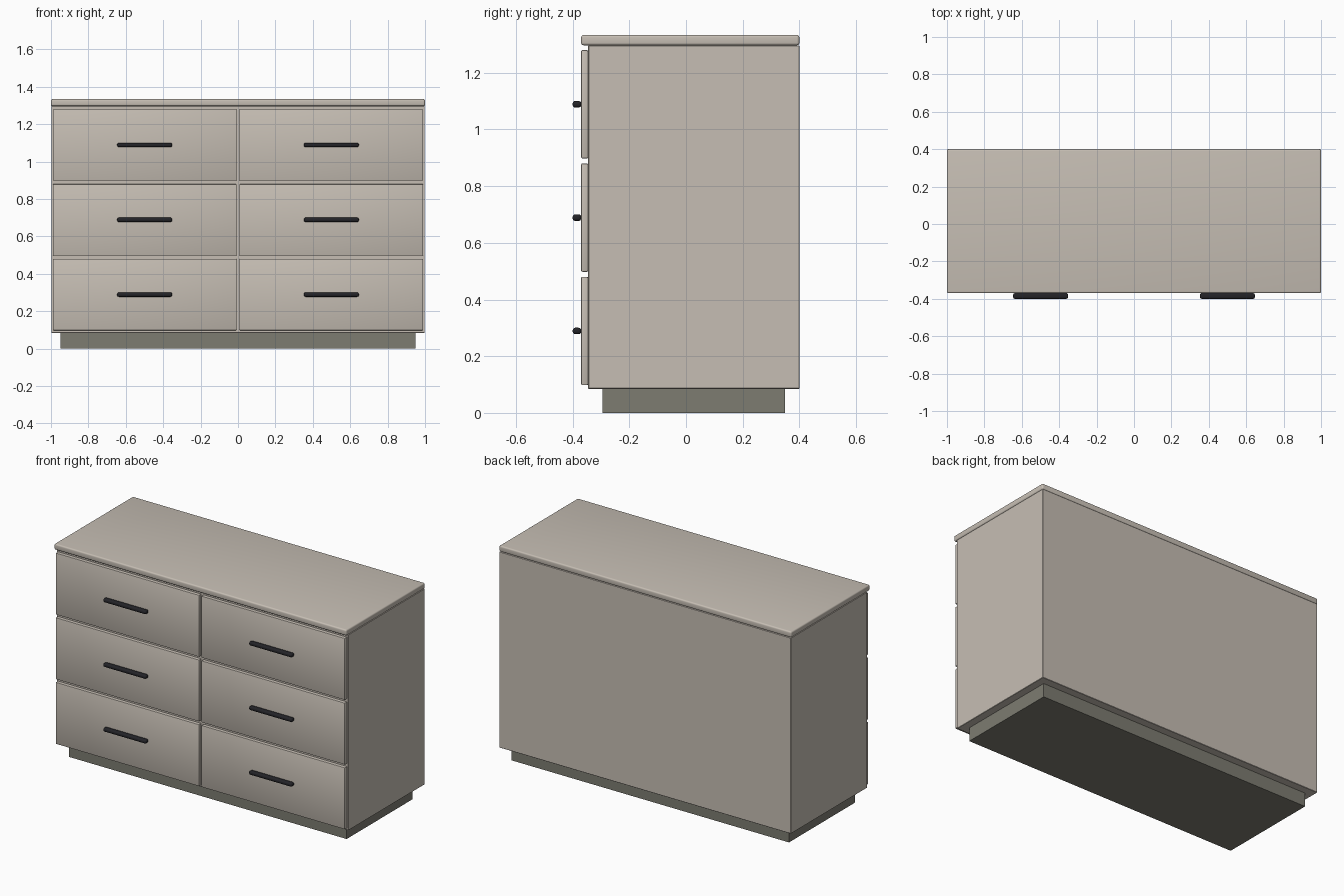
import bpy
import math

cube = bpy.data.objects.get("Cube")
if cube:
    bpy.data.objects.remove(cube, do_unlink=True)


def material(name, rgb, roughness):
    m = bpy.data.materials.new(name)
    m.use_nodes = True
    m.diffuse_color = (*rgb, 1)
    bsdf = m.node_tree.nodes["Principled BSDF"]
    bsdf.inputs["Base Color"].default_value = (*rgb, 1)
    bsdf.inputs["Roughness"].default_value = roughness
    return m


BEIGE = material("warm beige", (0.565, 0.515, 0.455), 0.6)
OLIVE = material("olive grey", (0.205, 0.2, 0.165), 0.7)
BLACK = material("soft black", (0.017, 0.017, 0.021), 0.4)


def box(name, lo, hi, mat, bevel=0.0, segments=3):
    """Box between two corners, with optionally rounded edges."""
    centre = [(a + b) / 2 for a, b in zip(lo, hi)]
    bpy.ops.mesh.primitive_cube_add(size=1, location=centre)
    ob = bpy.context.object
    ob.name = ob.data.name = name
    ob.scale = [b - a for a, b in zip(lo, hi)]
    bpy.ops.object.transform_apply(location=False, rotation=False, scale=True)
    ob.data.materials.append(mat)
    if bevel:
        mod = ob.modifiers.new("rounded edges", "BEVEL")
        mod.width = bevel
        mod.segments = segments
        bpy.ops.object.modifier_apply(modifier=mod.name)
        bpy.ops.object.shade_smooth_by_angle(angle=math.radians(35))
    return ob


# Recessed base, carcass and top slab
box("plinth", (-0.95, -0.295, 0), (0.95, 0.35, 0.086), OLIVE)
box("carcass", (-0.998, -0.345, 0.085), (0.998, 0.4, 1.297), BEIGE, 0.002, 1)
box("top_slab", (-1, -0.37, 1.297), (1, 0.4, 1.334), BEIGE, 0.009, 4)

# Two columns of three drawers, each with a bar handle
for side, label in ((-1, "right"), (1, "left")):
    inner, outer = side * 0.008, side * 0.99
    x0, x1 = min(inner, outer), max(inner, outer)
    for row, level in enumerate(("lower", "middle", "upper")):
        z = 0.098 + 0.4 * row
        box(f"{level}_{label}_drawer_front", (x0, -0.37, z),
            (x1, -0.3455, z + 0.382), BEIGE, 0.004, 2)
        zc, xc = 0.289 + 0.4 * row, side * 0.499
        box(f"{level}_{label}_handle", (xc - 0.147, -0.4, zc - 0.0115),
            (xc + 0.147, -0.3695, zc + 0.0115), BLACK, 0.0095, 4)
